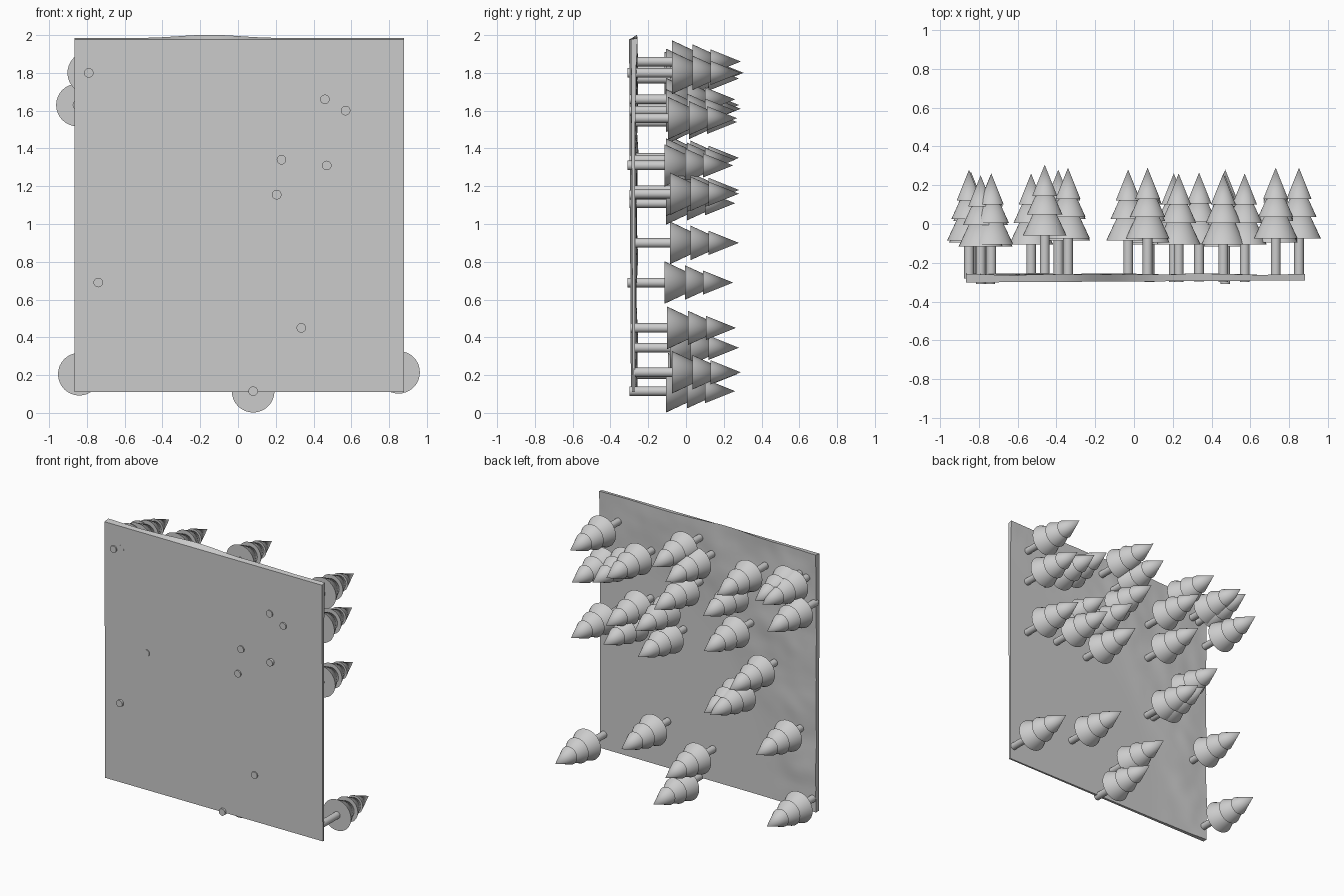
import bpy, bmesh, math
from mathutils import Matrix, Vector, noise

if "Cube" in bpy.data.objects:
    bpy.data.objects.remove(bpy.data.objects["Cube"])

X0, X1, Z0, Z1 = -0.865, 0.88, 0.11, 1.978


def finish(bm, name, angle=30):
    bmesh.ops.recalc_face_normals(bm, faces=bm.faces)
    me = bpy.data.meshes.new(name)
    bm.to_mesh(me)
    bm.free()
    ob = bpy.data.objects.new(name, me)
    bpy.context.collection.objects.link(ob)
    bpy.ops.object.select_all(action='DESELECT')
    ob.select_set(True)
    bpy.context.view_layer.objects.active = ob
    bpy.ops.object.shade_smooth_by_angle(angle=math.radians(angle))
    return ob


def front_y(x, z):
    return -0.291 - 0.005 * (z - 1) + 0.006 * x


def back_y(x, z):
    # flat lower right, gentle rolling hills along the left and top edges
    d = math.hypot(min(x - 0.75, 0) / 1.6, max(z - 0.2, 0) / 1.8)
    t = min(max((d - 0.72) / 0.25, 0), 1)
    t = t * t * (3 - 2 * t)
    n = noise.noise(Vector((x * 4, 3.1, z * 4))) + 0.4 * noise.noise(Vector((x * 9, 7, z * 9)))
    return -0.269 + t * (0.010 + 0.009 * n)


# ground slab: flat underside facing -y, sculpted top facing +y
N = 60
bm = bmesh.new()
sheets = []
for fn in (front_y, back_y):
    g = []
    for i in range(N + 1):
        row = []
        for j in range(N + 1):
            x = X0 + (X1 - X0) * i / N
            z = Z0 + (Z1 - Z0) * j / N
            y = fn(x, z)
            if fn is back_y and j == N:
                z += 0.022 * math.exp(-((x + 0.15) / 0.22) ** 2) * 0.8 + 0.006
            row.append(bm.verts.new((x, y, z)))
        g.append(row)
    sheets.append(g)
    for i in range(N):
        for j in range(N):
            bm.faces.new((g[i][j], g[i + 1][j], g[i + 1][j + 1], g[i][j + 1]))
a, b = sheets
for k in range(N):
    for e in (0, N):
        bm.faces.new((a[k][e], a[k + 1][e], b[k + 1][e], b[k][e]))
        bm.faces.new((a[e][k], a[e][k + 1], b[e][k + 1], b[e][k]))
finish(bm, "ground_slab", 40)

# one tree: trunk and three stacked cones, growing along +y from tip distance
TRUNK = (-0.195, 0.03, 0.025, 0.025)
TIERS = [(0.0, 0.24, 0.113, 0.0), (0.11, 0.31, 0.091, 0.0), (0.205, 0.365, 0.064, 0.0)]


def tree(name, x, z, tip):
    bm = bmesh.new()
    for s, e, r1, r2 in [TRUNK] + TIERS:
        m = (Matrix.Translation((x, tip - 0.365 + (s + e) / 2, z))
             @ Matrix.Rotation(-math.pi / 2, 4, 'X'))
        bmesh.ops.create_cone(bm, cap_ends=True, segments=32, radius1=r1, radius2=r2,
                              depth=e - s, matrix=m)
    bmesh.ops.remove_doubles(bm, verts=bm.verts, dist=1e-5)
    finish(bm, name, 40)


# tree positions: x, z, tip y
SPOTS = [
    (0.73, 1.80, .29), (0.73, 1.56, .27), (0.57, 1.60, .26), (0.46, 1.66, .26),
    (0.07, 1.86, .29), (-0.03, 1.77, .28), (0.07, 1.54, .27), (-0.46, 1.80, .305),
    (-0.34, 1.61, .29), (-0.735, 1.815, .26), (-0.79, 1.80, .25), (-0.85, 1.63, .28),
    (0.73, 1.16, .28), (0.47, 1.18, .28), (0.23, 1.34, .26), (0.205, 1.155, .26),
    (-0.34, 1.35, .28), (-0.53, 1.11, .26), (-0.34, 0.90, .28), (-0.39, 0.90, .28),
    (-0.74, 0.69, .25), (0.85, 0.215, .29), (0.335, 0.45, .265), (-0.03, 0.345, .28),
    (0.08, 0.115, .26), (-0.84, 0.205, .27), (0.47, 1.31, .25),
]
# remaining trees hidden behind others in the upper right
for i, (x, z, t) in enumerate(SPOTS[:-1] + [(0.53 - 0.06, 1.31, .25)]):
    tree(f"tree_{i + 1:02d}", x, z, t)
